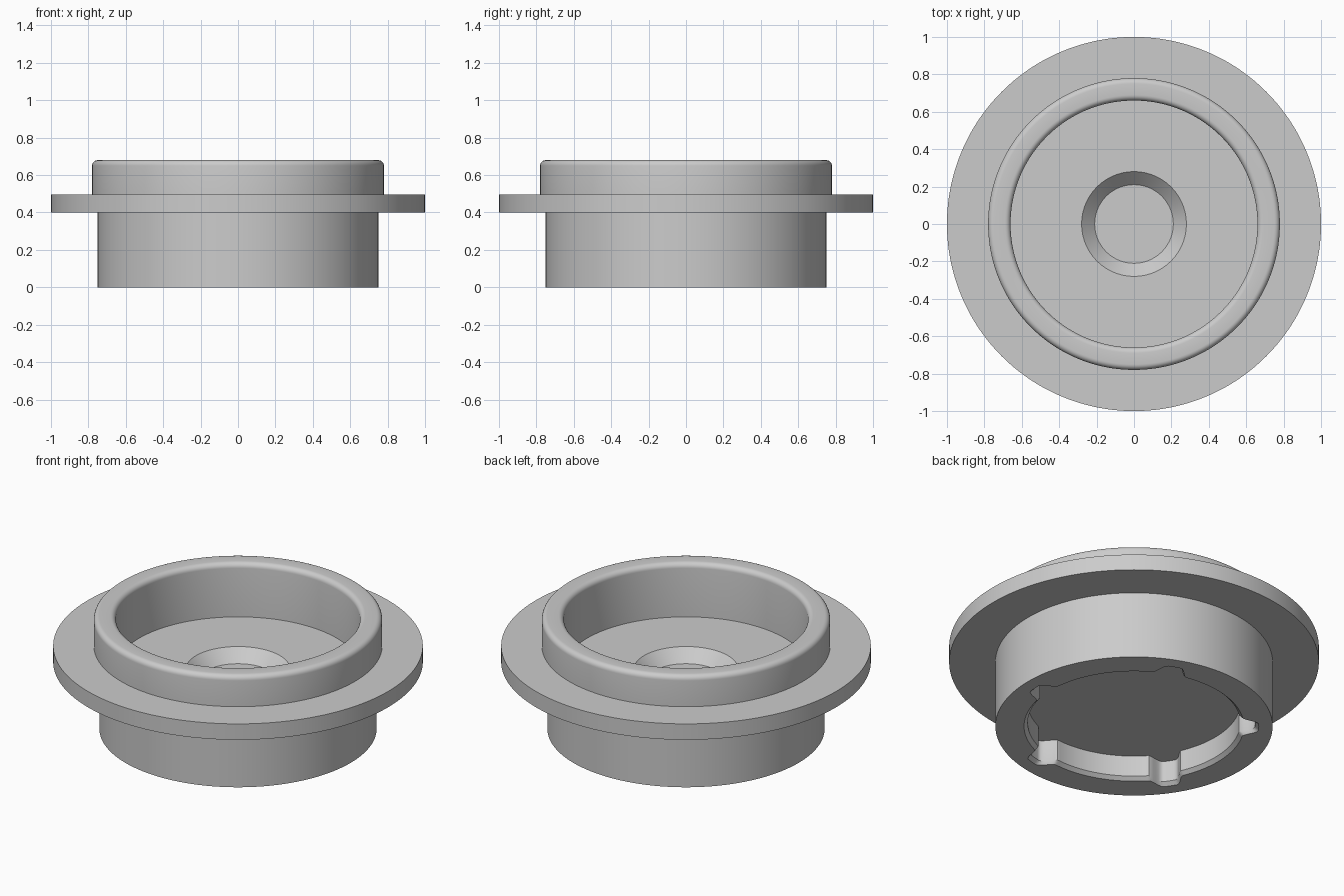
import bpy, bmesh
from math import sin, cos, pi, radians

cube = bpy.data.objects.get("Cube")
if cube:
    bpy.data.objects.remove(cube, do_unlink=True)

SEGMENTS = 360
LOBES = 5
LOBE_START = -3      # degrees, direction of the first lobe
LOBE_HEIGHT = 0.08


def lobe(angle):
    """Extra radius of the pocket at an angle in degrees."""
    step = 360 / LOBES
    off = abs((angle - LOBE_START + step / 2) % step - step / 2)
    t = min(max((9.5 - off) / 6.5, 0), 1)
    return LOBE_HEIGHT * t * t * (3 - 2 * t)


def fillet(r, z, size, start, end, steps=6):
    """Arc points of a rounded corner, centred on (r, z)."""
    angles = [radians(start + (end - start) * i / steps) for i in range(steps + 1)]
    return [(r + size * cos(a), z + size * sin(a), False) for a in angles]


# Section as (radius, height, lobed), from the dimple out over the rim to the pocket
section = [(0.21, 0.29, False), (0.28, 0.36, False), (0.66, 0.36, False)]
section += fillet(0.69, 0.65, 0.03, 180, 90)
section += fillet(0.75, 0.65, 0.03, 90, 0)
section += [(0.78, 0.495, False), (1.0, 0.495, False), (1.0, 0.4, False),
            (0.75, 0.4, False), (0.75, 0.0, False),
            (0.595, 0.0, True), (0.575, 0.02, True), (0.575, 0.145, True)]

# Loft the rings into one closed body
bm = bmesh.new()
rings = []
for radius, height, lobed in section:
    ring = []
    for i in range(SEGMENTS):
        deg = 360 * i / SEGMENTS
        r = radius + (lobe(deg) if lobed else 0)
        ring.append(bm.verts.new((r * cos(radians(deg)), r * sin(radians(deg)), height)))
    rings.append(ring)
for a, b in zip(rings, rings[1:]):
    for i in range(SEGMENTS):
        j = (i + 1) % SEGMENTS
        bm.faces.new((a[i], b[i], b[j], a[j]))


# Dimple floor and pocket ceiling, as fans around a centre point
def cap(ring, height):
    centre = bm.verts.new((0, 0, height))
    for i in range(SEGMENTS):
        bm.faces.new((centre, ring[i], ring[(i + 1) % SEGMENTS]))


cap(rings[0], section[0][1])
cap(rings[-1], section[-1][1])
bmesh.ops.recalc_face_normals(bm, faces=bm.faces)

mesh = bpy.data.meshes.new("flanged_cup")
bm.to_mesh(mesh)
bm.free()
body = bpy.data.objects.new("flanged_cup", mesh)
bpy.context.collection.objects.link(body)

# Plain grey
grey = bpy.data.materials.new("light_grey")
grey.use_nodes = True
colour = (0.6, 0.6, 0.6, 1)
grey.diffuse_color = colour
for node in grey.node_tree.nodes:
    if node.type == 'BSDF_PRINCIPLED':
        node.inputs["Base Color"].default_value = colour
mesh.materials.append(grey)

# Smooth curves, crisp corners
bpy.ops.object.select_all(action='DESELECT')
body.select_set(True)
bpy.context.view_layer.objects.active = body
bpy.ops.object.shade_smooth_by_angle(angle=radians(32))
